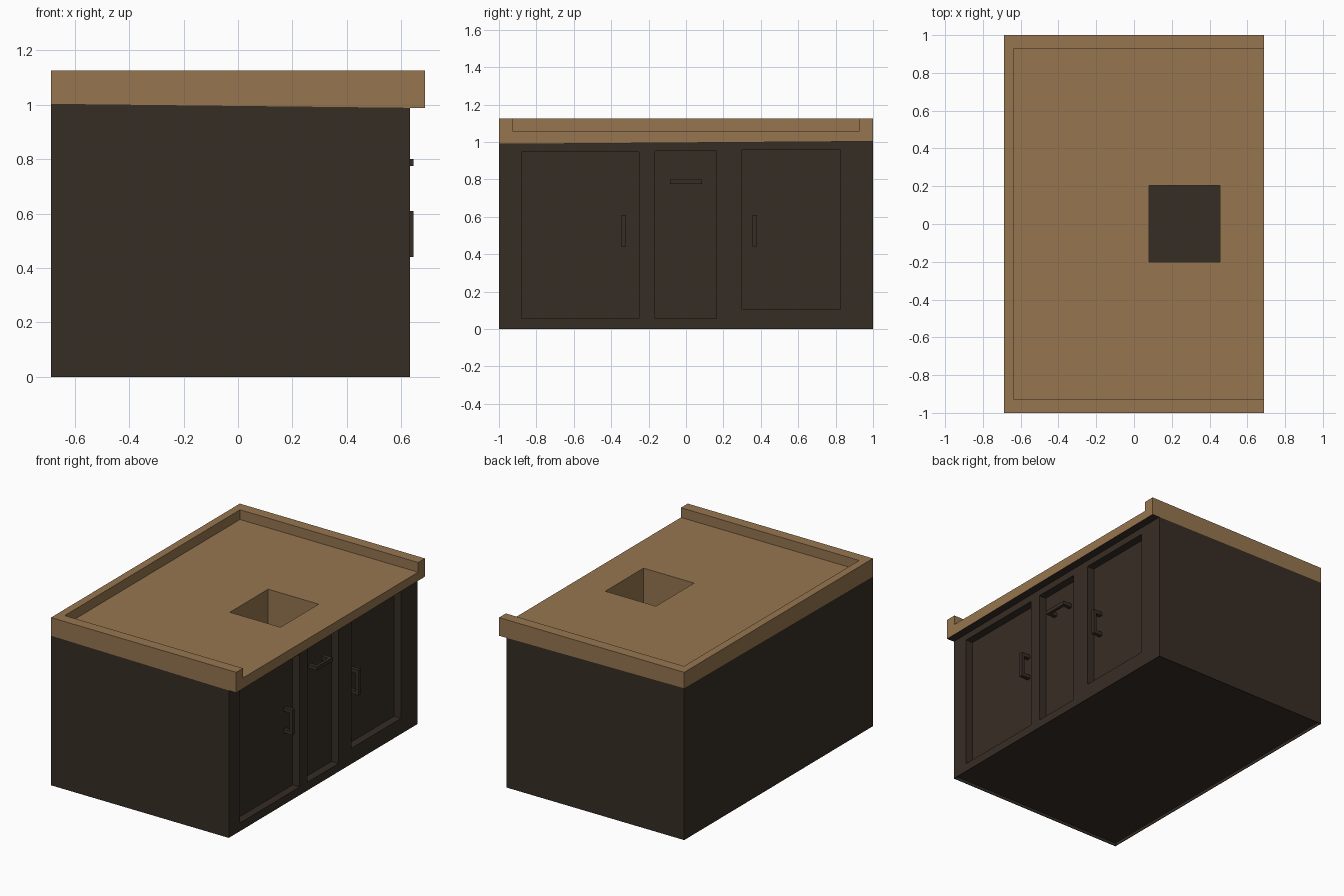
import bpy
import bmesh

cube = bpy.data.objects.get("Cube")
if cube:
    bpy.data.objects.remove(cube, do_unlink=True)


def material(name, rgb):
    m = bpy.data.materials.new(name)
    m.use_nodes = True
    m.diffuse_color = (*rgb, 1)
    m.node_tree.nodes["Principled BSDF"].inputs["Base Color"].default_value = (*rgb, 1)
    return m


tan = material("tan_wood", (0.305, 0.181, 0.080))
dark = material("dark_wood", (0.037, 0.026, 0.018))


def box(name, x, y, z, *mats):
    """Axis-aligned box given by three (low, high) ranges."""
    bm = bmesh.new()
    bmesh.ops.create_cube(bm, size=1)
    for v in bm.verts:
        v.co = [r[0] if c < 0 else r[1] for c, r in zip(v.co, (x, y, z))]
    me = bpy.data.meshes.new(name)
    bm.to_mesh(me)
    bm.free()
    for m in mats:
        me.materials.append(m)
    ob = bpy.data.objects.new(name, me)
    bpy.context.collection.objects.link(ob)
    return ob


def cut(target, *ranges):
    """Subtract a box from the target."""
    cutter = box("cutter", *ranges)
    cutter.hide_render = True
    mod = target.modifiers.new("cut", 'BOOLEAN')
    mod.operation = 'DIFFERENCE'
    mod.solver = 'EXACT'
    mod.object = cutter
    bpy.context.view_layer.objects.active = target
    bpy.ops.object.modifier_apply(modifier=mod.name)
    bpy.data.objects.remove(cutter, do_unlink=True)


def slope_joint(ob):
    """Tilt the joint between cabinet and worktop slightly."""
    for v in ob.data.vertices:
        if abs(v.co.z - 1) < 0.001:
            v.co.z = 1.003 - 0.011 * v.co.x + 0.0075 * v.co.y


HOLE_X, HOLE_Y = (0.08, 0.455), (-0.2, 0.205)
HOLE = (HOLE_X, HOLE_Y, (0.72, 1.3))
FRONT, PANEL = 0.632, 0.58

# Worktop with a raised rim on three sides and a sink opening
worktop = box("worktop", (-0.687, 0.687), (-1, 1), (1, 1.125), tan, dark)
slope_joint(worktop)
cut(worktop, (-0.635, 0.8), (-0.928, 0.928), (1.06, 1.3))
cut(worktop, *HOLE)
for p in worktop.data.polygons:
    p.material_index = int(p.normal.z < -0.9)

# Cabinet with sunken door panels, sink basin and shallow underside recess
cabinet = box("cabinet", (-0.687, FRONT), (-1, 1), (0, 1), dark, tan)
slope_joint(cabinet)
doors = [((-0.88, -0.25), (0.055, 0.947)),
         ((-0.167, 0.163), (0.055, 0.952)),
         ((0.3, 0.825), (0.105, 0.956))]
for y, z in doors:
    cut(cabinet, (PANEL, 0.8), y, z)
cut(cabinet, *HOLE)
cut(cabinet, (-0.683, FRONT - 0.004), (-0.996, 0.996), (-0.2, 0.02))
for p in cabinet.data.polygons:
    c = p.center
    inside = (HOLE_X[0] - 0.01 < c.x < HOLE_X[1] + 0.01
              and HOLE_Y[0] - 0.01 < c.y < HOLE_Y[1] + 0.01)
    p.material_index = int(inside and c.z > 0.5 and abs(p.normal.z) < 0.1)


# Handles: a bar on two short posts
def handle(name, y, z, upright):
    box(name + "_bar", (0.625, 0.645), y, z, dark)
    lo, hi = z if upright else y
    for i, a in enumerate((lo, hi - 0.025)):
        span = (a, a + 0.025)
        box(f"{name}_post_{i + 1}", (PANEL - 0.005, 0.63),
            y if upright else span, span if upright else z, dark)


handle("right_door_handle", (-0.345, -0.32), (0.44, 0.61), True)
handle("drawer_handle", (-0.085, 0.085), (0.775, 0.8), False)
handle("left_door_handle", (0.355, 0.38), (0.44, 0.61), True)
